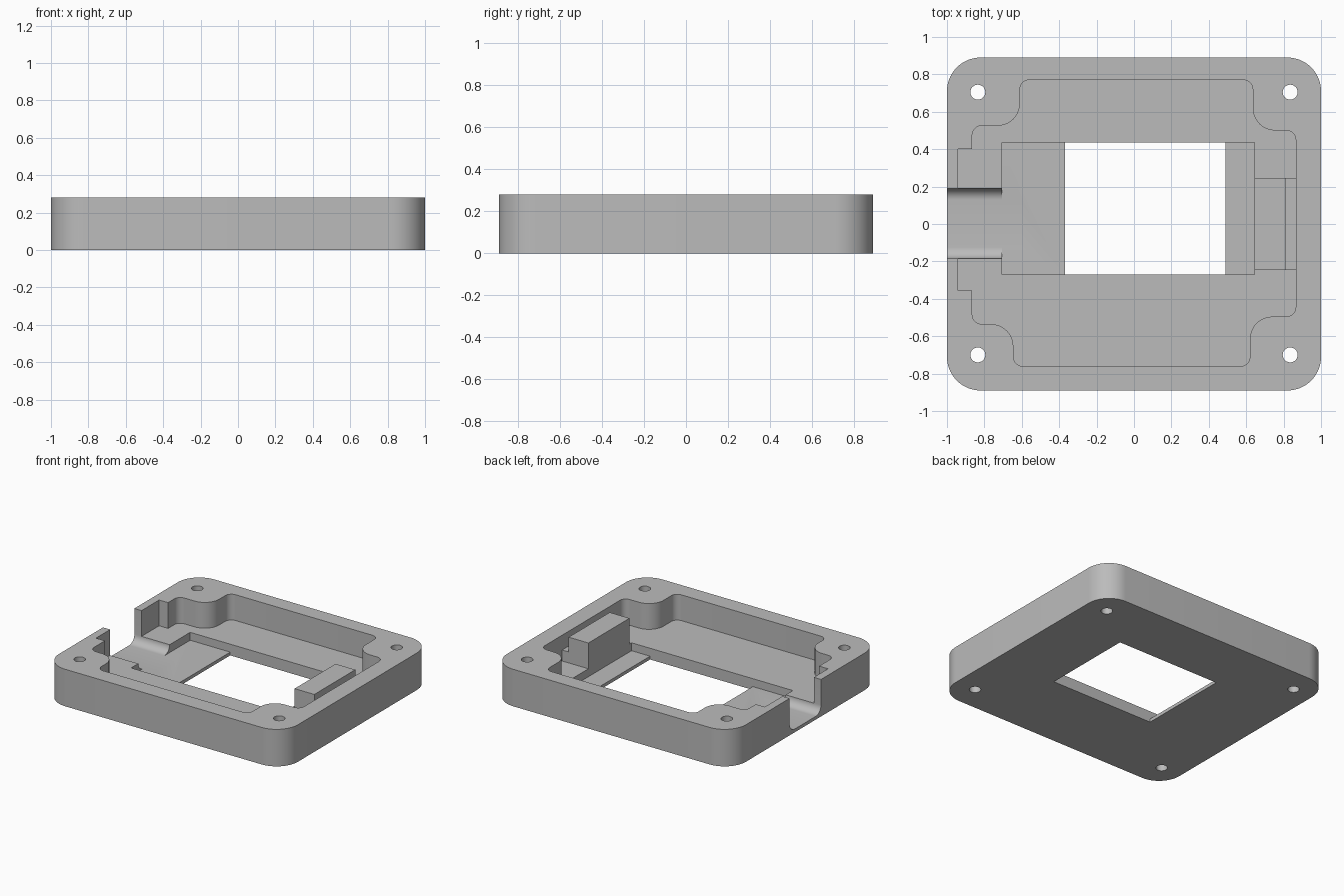
import bpy, bmesh, math
from mathutils import Vector

cube = bpy.data.objects.get("Cube")
if cube:
    bpy.data.objects.remove(cube, do_unlink=True)

grey = bpy.data.materials.new("plain grey")
grey.use_nodes = True
COLOUR = (0.5, 0.5, 0.5, 1)
grey.diffuse_color = COLOUR
grey.node_tree.nodes["Principled BSDF"].inputs["Base Color"].default_value = COLOUR

HEIGHT, FLOOR, POCKET, ABOVE = 0.28, 0.085, 0.025, 0.4


def rounded(corners, steps=10):
    """Outline from square corners (a, b, radius)."""
    pts = []
    for i, (a, b, r) in enumerate(corners):
        p = Vector((a, b))
        if r == 0:
            pts.append(p)
            continue
        d1 = (Vector(corners[i - 1][:2]) - p).normalized()
        d2 = (Vector(corners[(i + 1) % len(corners)][:2]) - p).normalized()
        c = p + r * (d1 + d2)
        for k in range(steps + 1):
            t = math.pi / 2 * k / steps
            pts.append(c - r * (d2 * math.cos(t) + d1 * math.sin(t)))
    return pts


def rect(x0, x1, y0, y1, r=0):
    return [(x0, y0, r), (x1, y0, r), (x1, y1, r), (x0, y1, r)]


def prism(name, outline, lo, hi, axis="z"):
    """Extrude an outline along one axis."""
    place = {"x": lambda p, h: (h, p.x, p.y),
             "y": lambda p, h: (p.x, h, p.y),
             "z": lambda p, h: (p.x, p.y, h)}[axis]
    bm = bmesh.new()
    face = bm.faces.new([bm.verts.new(place(p, lo)) for p in outline])
    new = bmesh.ops.extrude_face_region(bm, geom=[face])["geom"]
    shift = Vector(place(Vector((0, 0)), hi - lo))
    bmesh.ops.translate(bm, vec=shift,
                        verts=[v for v in new if isinstance(v, bmesh.types.BMVert)])
    bmesh.ops.recalc_face_normals(bm, faces=bm.faces)
    mesh = bpy.data.meshes.new(name)
    bm.to_mesh(mesh)
    bm.free()
    mesh.materials.append(grey)
    ob = bpy.data.objects.new(name, mesh)
    bpy.context.collection.objects.link(ob)
    return ob


def activate(ob):
    bpy.ops.object.select_all(action="DESELECT")
    ob.select_set(True)
    bpy.context.view_layer.objects.active = ob


def cut(ob, cutter):
    cutter.hide_render = True
    mod = ob.modifiers.new("cut", "BOOLEAN")
    mod.operation, mod.solver, mod.object = "DIFFERENCE", "EXACT", cutter
    activate(ob)
    bpy.ops.object.modifier_apply(modifier=mod.name)
    bpy.data.objects.remove(cutter, do_unlink=True)


# Tray with rounded outer corners
tray = prism("tray", rounded(rect(-1, 1, -0.89, 0.89, 0.18), 14), 0, HEIGHT)

# Main cavity, stepping around four corner posts and a side notch
cavity = [(-0.61, 0.77, 0.05), (0.635, 0.77, 0.05), (0.635, 0.5, 0.12),
          (0.865, 0.5, 0.05), (0.865, -0.495, 0.05), (0.62, -0.495, 0.12),
          (0.62, -0.76, 0.05), (-0.645, -0.76, 0.05), (-0.645, -0.535, 0.12),
          (-0.865, -0.535, 0.05), (-0.865, -0.355, 0), (-0.94, -0.355, 0),
          (-0.94, 0.4, 0), (-0.865, 0.4, 0), (-0.865, 0.525, 0.05),
          (-0.61, 0.525, 0.12)]
cut(tray, prism("cavity_cutter", rounded(cavity), FLOOR, ABOVE))

# Shallow pocket and the window through its floor
cut(tray, prism("pocket_cutter", rounded(rect(-0.705, 0.645, -0.27, 0.435)), POCKET, ABOVE))
cut(tray, prism("window_cutter", rounded(rect(-0.37, 0.49, -0.27, 0.435)), -0.1, ABOVE))

# Side slot with a filleted bottom
slot = [(-0.185, ABOVE, 0), (-0.185, POCKET, 0.062), (0.19, POCKET, 0.062), (0.19, ABOVE, 0)]
cut(tray, prism("slot_cutter", rounded(slot), -1.1, -0.6, "x"))

# Screw holes
for x in (-0.835, 0.835):
    for y in (-0.7, 0.705):
        cut(tray, prism("hole_cutter", rounded(rect(x - 0.04, x + 0.04, y - 0.04, y + 0.04, 0.0399), 6),
                        -0.1, ABOVE))

# Stepped block against the side wall
step = [(0.645, FLOOR, 0), (0.865, FLOOR, 0), (0.865, 0.168, 0),
        (0.81, 0.168, 0), (0.81, HEIGHT, 0), (0.645, HEIGHT, 0)]
block = prism("stepped_block", rounded(step), -0.245, 0.245, "y")

for ob in (tray, block):
    activate(ob)
    bpy.ops.object.shade_smooth_by_angle(angle=math.radians(30))
